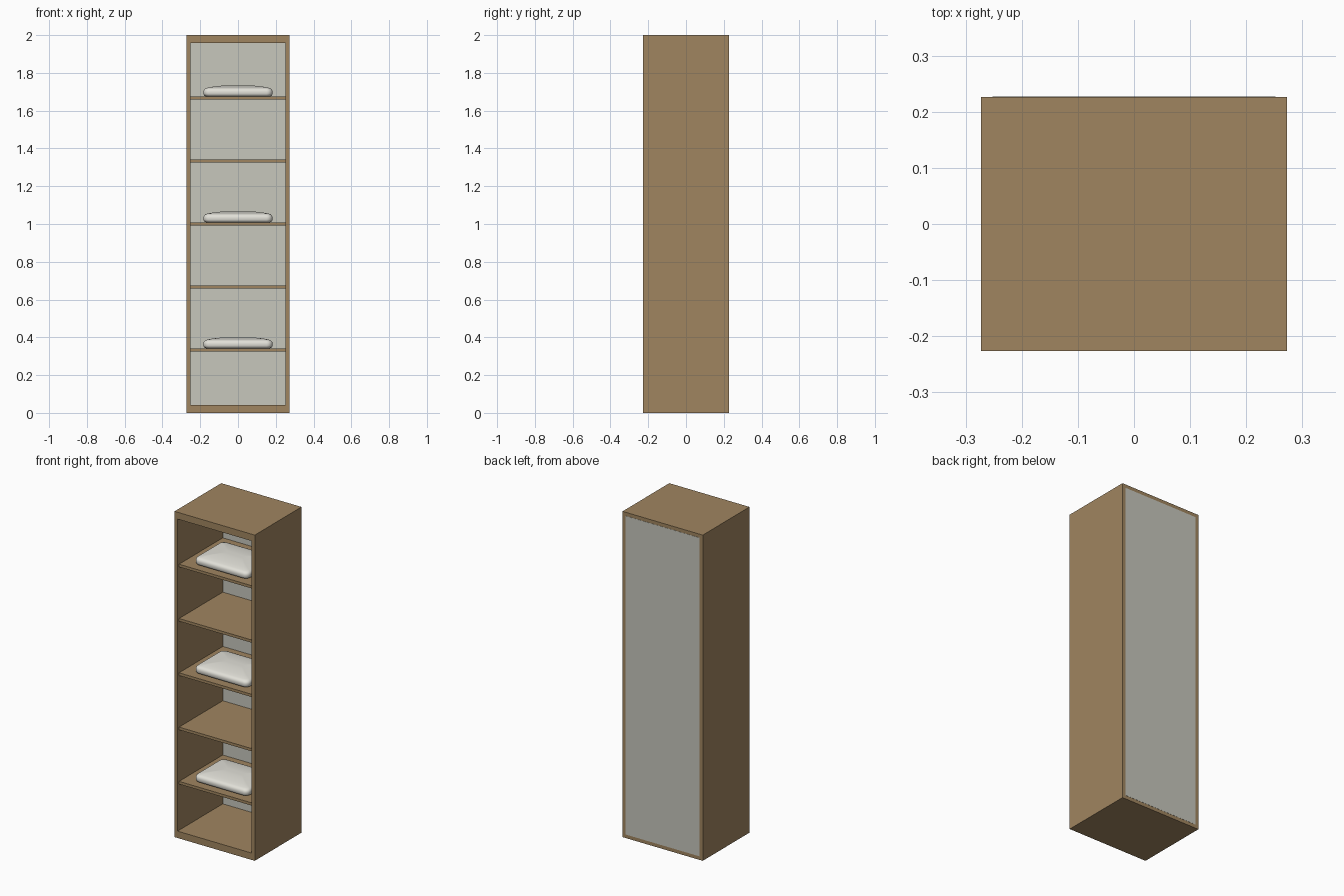
import bpy, bmesh, math

if "Cube" in bpy.data.objects:
    bpy.data.objects.remove(bpy.data.objects["Cube"])


def material(name, rgb):
    m = bpy.data.materials.new(name)
    m.diffuse_color = (*rgb, 1.0)
    m.use_nodes = True
    m.node_tree.nodes["Principled BSDF"].inputs["Base Color"].default_value = m.diffuse_color
    return m


WOOD = material("brown_wood", (0.352, 0.235, 0.117))
PANEL = material("grey_panel", (0.57, 0.57, 0.505))
CLOTH = material("off_white_cloth", (0.76, 0.75, 0.69))

W, D, H = 0.545, 0.453, 2.0      # overall size
SIDE, SLAB, SHELF = 0.0205, 0.042, 0.017
INNER = W / 2 - SIDE             # half inner width


def finish(name, bm, mat):
    bmesh.ops.recalc_face_normals(bm, faces=bm.faces)
    me = bpy.data.meshes.new(name)
    bm.to_mesh(me)
    bm.free()
    me.materials.append(mat)
    ob = bpy.data.objects.new(name, me)
    bpy.context.collection.objects.link(ob)
    return ob


def box(name, lo, hi, mat):
    bm = bmesh.new()
    bmesh.ops.create_cube(bm, size=1.0)
    for v in bm.verts:
        v.co = [lo[i] + (v.co[i] + 0.5) * (hi[i] - lo[i]) for i in range(3)]
    return finish(name, bm, mat)


def outline(hx, hy, r, n=6):
    """Rounded rectangle, counter-clockwise."""
    pts = []
    for k, (sx, sy) in enumerate([(1, 1), (-1, 1), (-1, -1), (1, -1)]):
        for i in range(n + 1):
            a = math.pi / 2 * (k + i / n)
            pts.append((sx * (hx - r) + r * math.cos(a),
                        sy * (hy - r) + r * math.sin(a)))
    return pts


def pillow(name, cy, z):
    """Soft folded cloth: rounded outline lofted through inset/height rings."""
    rings = [(0.014, 0.0), (0.004, 0.005), (0.0, 0.014), (0.0, 0.028),
             (0.003, 0.036), (0.009, 0.042), (0.02, 0.046), (0.045, 0.051),
             (0.075, 0.055), (0.105, 0.058), (0.125, 0.0585)]
    bm = bmesh.new()
    loops = []
    for inset, h in rings:
        r = max(0.032 - inset * 0.4, 0.006)
        loops.append([bm.verts.new((x, y + cy, z + h))
                      for x, y in outline(0.183 - inset, 0.14 - inset, r)])
    for a, b in zip(loops, loops[1:]):
        for i in range(len(a)):
            j = (i + 1) % len(a)
            bm.faces.new((a[i], a[j], b[j], b[i]))
    bm.faces.new(loops[0])
    bm.faces.new(loops[-1])
    ob = finish(name, bm, CLOTH)
    for p in ob.data.polygons:
        p.use_smooth = True
    return ob


# Carcass
for label, s in (("left", -1), ("right", 1)):
    xs = sorted((s * W / 2, s * INNER))
    box(label + "_side", (xs[0], -D / 2, 0), (xs[1], D / 2, H), WOOD)
box("bottom_slab", (-INNER, -D / 2, 0), (INNER, D / 2, SLAB), WOOD)
box("top_slab", (-INNER, -D / 2, H - SLAB), (INNER, D / 2, H), WOOD)

# Back panel, a hair proud of the carcass
box("back_panel", (-INNER, D / 2 - 0.014, 0.022),
    (INNER, D / 2 + 0.001, H - 0.022), PANEL)

# Shelves, with a cloth on every other one
for i in range(1, 6):
    z = H * i / 6
    box(f"shelf_{i}", (-INNER, -D / 2 + 0.015, z - SHELF / 2),
        (INNER, D / 2 - 0.014, z + SHELF / 2), WOOD)
    if i % 2:
        pillow(f"folded_cloth_{i}", -0.03, z + SHELF / 2)
